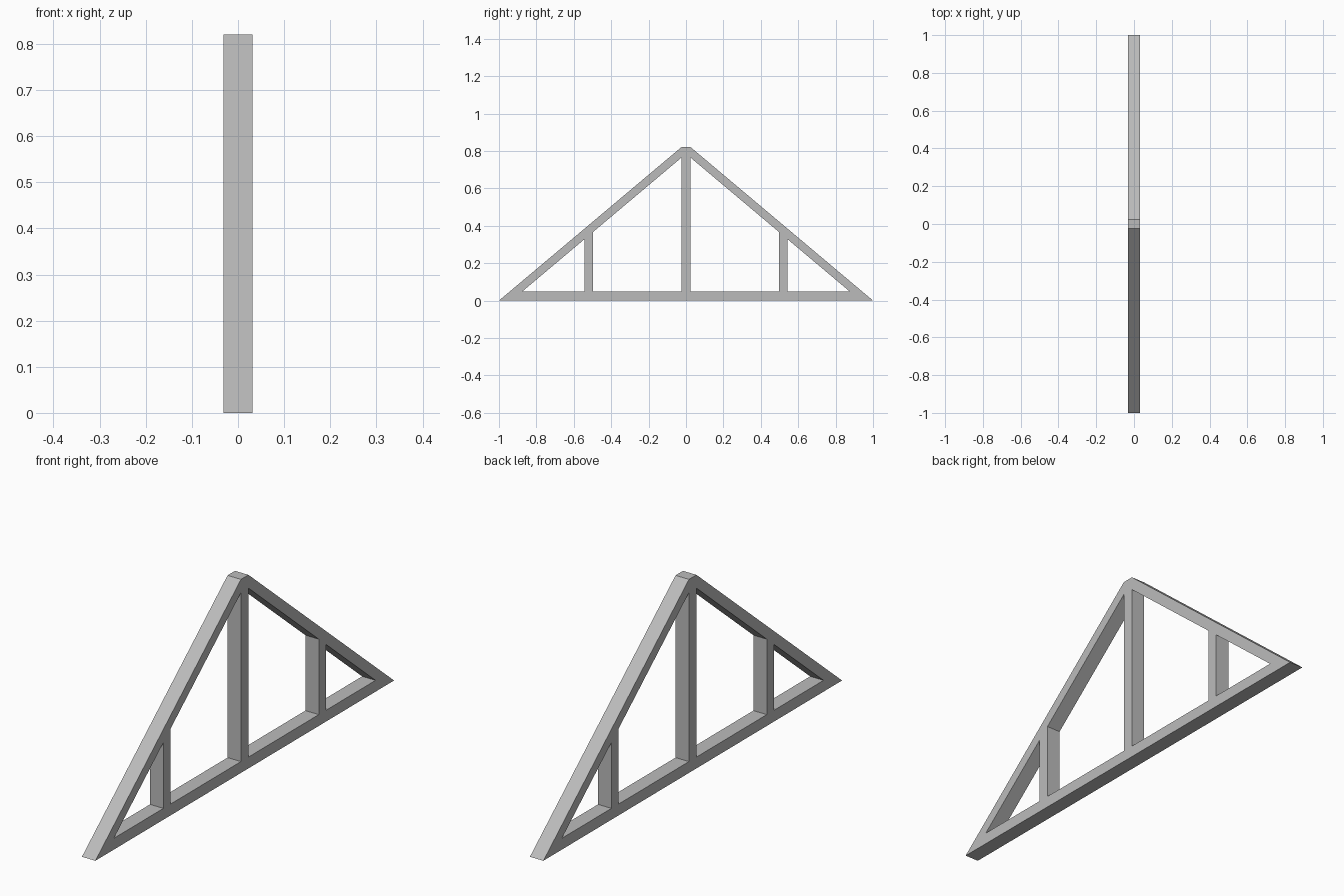
import bpy
import bmesh

cube = bpy.data.objects.get("Cube")
if cube:
    bpy.data.objects.remove(cube, do_unlink=True)

# Overall sizes
THICK = 0.063        # depth of the timber along x
HEIGHT = 0.82        # top of the ridge
RIDGE = 0.025        # half width of the flat ridge and centre post
CHORD = 0.048        # height of the bottom chord
INNER = 0.876        # where the rafter underside meets the chord
POST_IN, POST_OUT = 0.496, 0.544
SLOPE = HEIGHT / (1 - RIDGE)

grey = bpy.data.materials.new("light grey")
grey.use_nodes = True
colour = (0.5, 0.5, 0.5, 1)
grey.diffuse_color = colour
grey.node_tree.nodes["Principled BSDF"].inputs["Base Color"].default_value = colour


def under(y):
    """Height of the rafter underside at distance y from the centre."""
    return CHORD + SLOPE * (INNER - y)


def mirrored(profile):
    return [(-y, z) for y, z in profile]


# Outline of the truss, and the openings left between its members
outline = [(-1, 0), (1, 0), (RIDGE, HEIGHT), (-RIDGE, HEIGHT)]
wide_opening = [(RIDGE, CHORD), (POST_IN, CHORD),
                (POST_IN, under(POST_IN)), (RIDGE, under(RIDGE))]
end_opening = [(POST_OUT, CHORD), (INNER, CHORD), (POST_OUT, under(POST_OUT))]
loops = [outline]
for opening in (wide_opening, end_opening):
    loops += [opening, mirrored(opening)]

# Fill the profile around the openings and extrude it to the timber depth
bm = bmesh.new()
for loop in loops:
    verts = [bm.verts.new((-THICK / 2, y, z)) for y, z in loop]
    for a, b in zip(verts, verts[1:] + verts[:1]):
        bm.edges.new((a, b))
bmesh.ops.triangle_fill(bm, use_beauty=True, use_dissolve=False, edges=bm.edges[:])
result = bmesh.ops.extrude_face_region(bm, geom=bm.faces[:], use_keep_orig=True)
moved = [g for g in result["geom"] if isinstance(g, bmesh.types.BMVert)]
bmesh.ops.translate(bm, verts=moved, vec=(THICK, 0, 0))
bmesh.ops.recalc_face_normals(bm, faces=bm.faces[:])

mesh = bpy.data.meshes.new("roof_truss")
bm.to_mesh(mesh)
bm.free()
mesh.materials.append(grey)
truss = bpy.data.objects.new("roof_truss", mesh)
bpy.context.collection.objects.link(truss)
